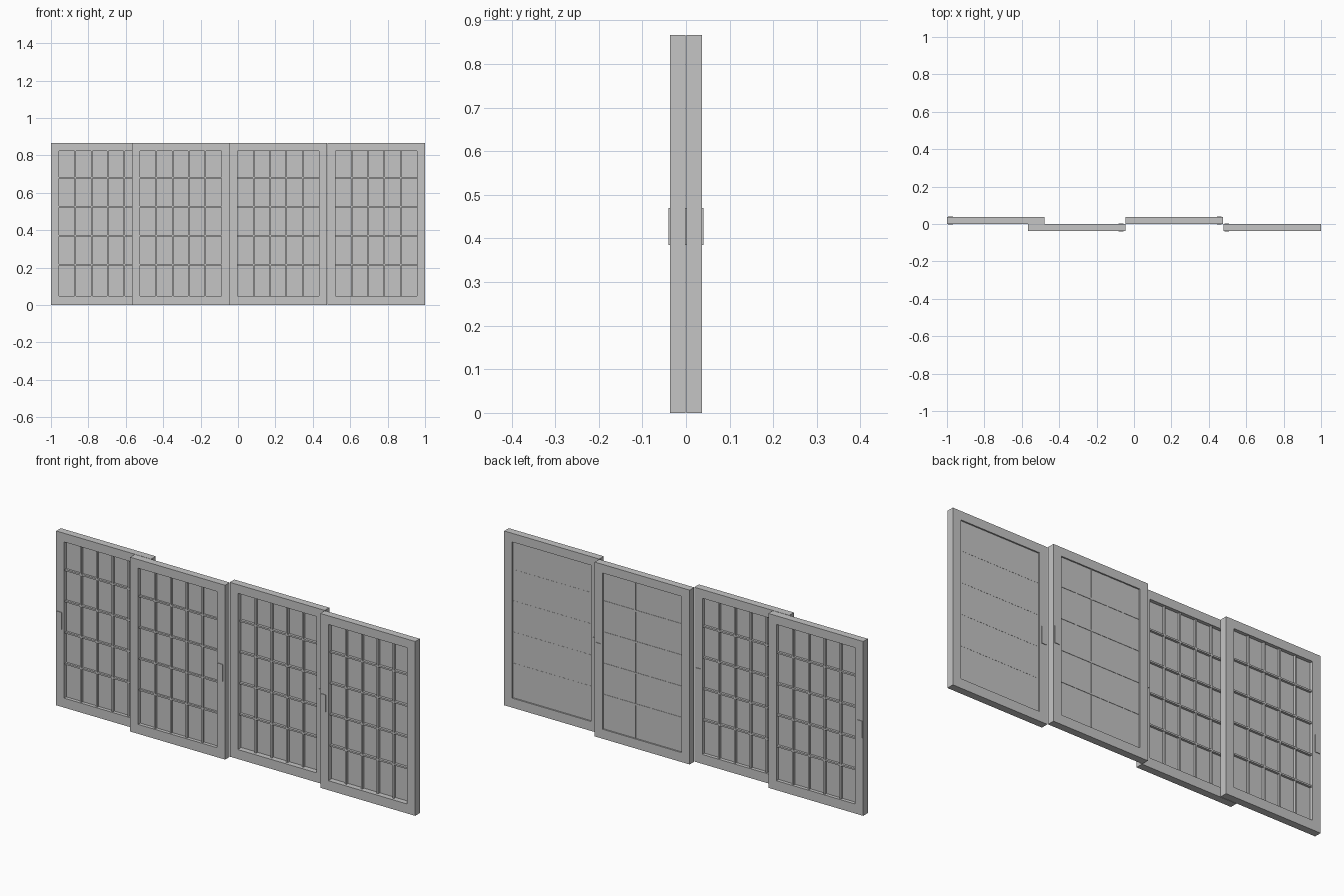
import bpy

cube = bpy.data.objects.get("Cube")
if cube:
    bpy.data.objects.remove(cube, do_unlink=True)

grey = bpy.data.materials.new("light_grey")
grey.use_nodes = True
colour = (0.56, 0.56, 0.56, 1)
grey.diffuse_color = colour
grey.node_tree.nodes["Principled BSDF"].inputs["Base Color"].default_value = colour

WIDTH, HEIGHT, DEPTH = 0.522, 0.866, 0.036
STILE, RAIL = 0.044, 0.047
BAR, CELLS, CELL_HEIGHT = 0.008, 5, 0.155


def box(name, x0, x1, y0, y1, z0, z1):
    bpy.ops.mesh.primitive_cube_add(
        size=1, location=((x0 + x1) / 2, (y0 + y1) / 2, (z0 + z1) / 2))
    ob = bpy.context.object
    ob.name = name
    ob.scale = (x1 - x0, y1 - y0, z1 - z0)
    bpy.ops.object.transform_apply(location=False, rotation=False, scale=True)
    ob.data.materials.append(grey)


def screen(name, left, y0, handle_offset, paper, bar_front, bar_back):
    """One sliding screen; depths are measured back from its front face."""
    right, y1 = left + WIDTH, y0 + DEPTH
    in_l, in_r = left + STILE, right - STILE
    in_b, in_t = RAIL, HEIGHT - RAIL + 0.004

    # Frame
    box(name + "_left_stile", left, in_l, y0, y1, 0, HEIGHT)
    box(name + "_right_stile", in_r, right, y0, y1, 0, HEIGHT)
    box(name + "_bottom_rail", in_l, in_r, y0, y1, 0, in_b)
    box(name + "_top_rail", in_l, in_r, y0, y1, in_t, HEIGHT)

    # Paper sheet
    box(name + "_paper", in_l, in_r, y0 + paper - 0.001, y0 + paper + 0.001, in_b, in_t)

    # Lattice bars
    for i in range(1, CELLS):
        x = in_l + (in_r - in_l) * i / CELLS
        z = 0.448 + (i - CELLS / 2) * CELL_HEIGHT
        box(name + "_upright_bar", x - BAR / 2, x + BAR / 2,
            y0 + bar_front, y0 + bar_back, in_b, in_t)
        box(name + "_cross_bar", in_l, in_r,
            y0 + bar_front + 0.0005, y0 + bar_back + 0.0005, z - BAR / 2, z + BAR / 2)

    # Pull plate showing on both faces
    hx = left + handle_offset
    box(name + "_handle", hx - 0.013, hx + 0.013, y0 - 0.003, y1 + 0.003, 0.385, 0.47)


FRONT, BACK = -0.037, 0.001
screen("outer_right_screen", -1.0, BACK, 0.018, 0.018, 0.006, 0.03)
screen("inner_right_screen", -0.567, FRONT, WIDTH - 0.025, 0.018, 0.007, 0.03)
screen("inner_left_screen", -0.046, BACK, WIDTH - 0.02, 0.028, 0.014, 0.0303)
screen("outer_left_screen", 1.0 - WIDTH, FRONT, 0.018, 0.028, 0.014, 0.0292)
